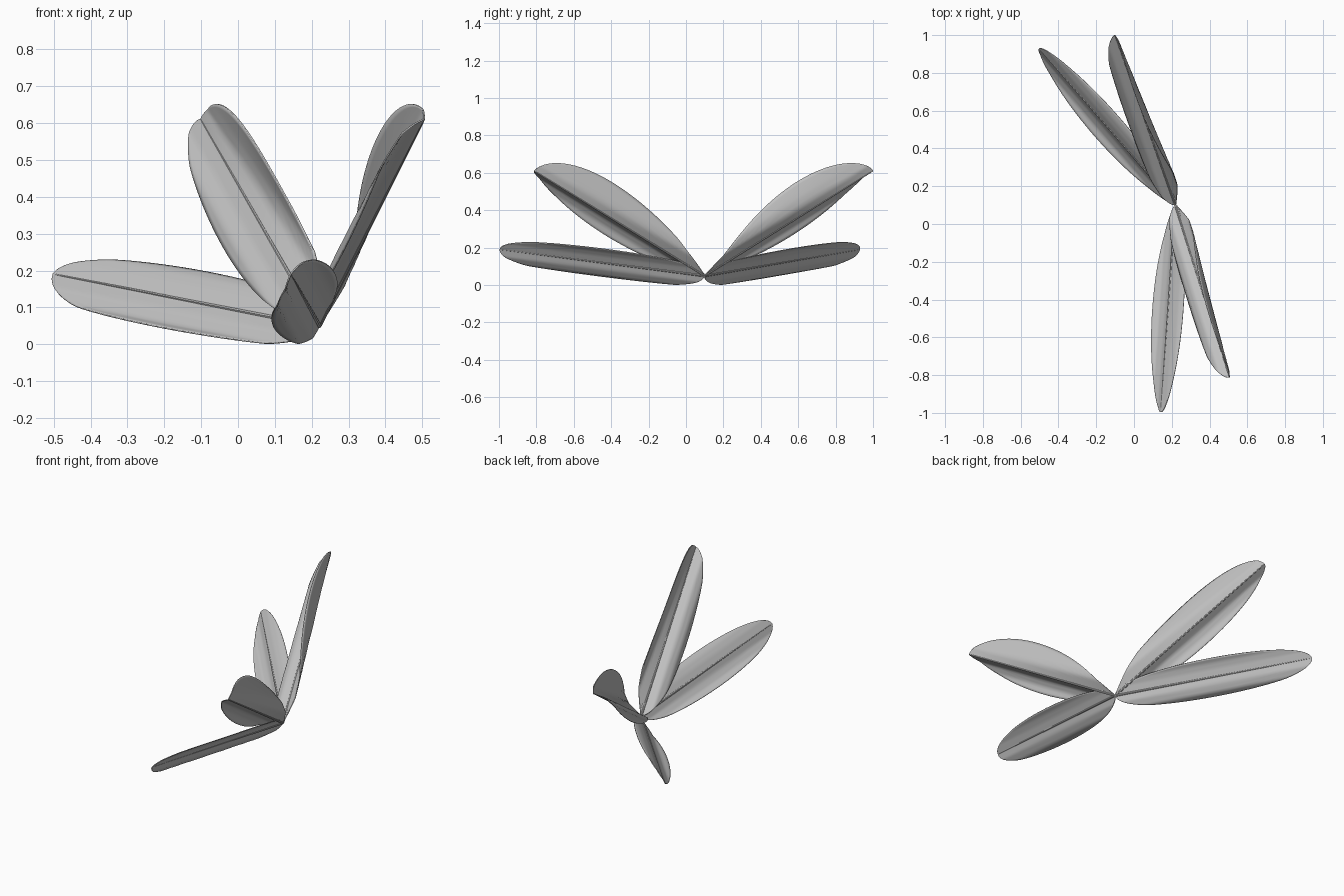
import bpy, bmesh, math
from mathutils import Vector

cube = bpy.data.objects.get("Cube")
if cube:
    bpy.data.objects.remove(cube)

mat = bpy.data.materials.new("pale_grey")
mat.use_nodes = True
GREY = (0.54, 0.54, 0.54, 1)
mat.diffuse_color = GREY
mat.node_tree.nodes["Principled BSDF"].inputs["Base Color"].default_value = GREY

ROOT = Vector((0.22, 0.10, 0.05))
HEADING = math.radians(198.5)
FRONT = Vector((math.cos(HEADING), math.sin(HEADING), 0))   # leading direction
SIDE = Vector((FRONT.y, -FRONT.x, 0))                       # toward the back pair
UP = Vector((0, 0, 1))


def along(pts, f):
    """Point at fraction f of a section's length."""
    lens = [(b - a).length for a, b in zip(pts, pts[1:])]
    s = f * sum(lens)
    for a, b, l in zip(pts, pts[1:], lens):
        if s <= l:
            return a.lerp(b, s / l)
        s -= l
    return pts[-1]


def blend(base, tip, t):
    """Section part way between the one at the wing base and the one at its tip."""
    return [Vector(a).lerp(Vector(b), t) for a, b in zip(base, tip)]


def outline(t, skew, power):
    """Leaf width, from 0 at the ends to 1 at the widest place."""
    q = t ** skew
    return max(0.004, max(0, 4 * q * (1 - q)) ** power)


def wing(name, sweep, rise, lower, base, tip, skew, power, mirror, rows=48, cols=10):
    """A bent sheet trimmed to a leaf outline; sections are (forward, up)."""
    side = SIDE * mirror
    d = FRONT * sweep + side * math.sqrt(1 - sweep ** 2 - rise ** 2) + UP * rise
    e1 = (FRONT - d * FRONT.dot(d)).normalized()
    e2 = d.cross(e1)
    if e2.z < 0:
        e2 = -e2
    bm = bmesh.new()
    grid = []
    for i in range(rows + 1):
        t = (1 - math.cos(math.pi * i / rows)) / 2
        trailing, leading = blend(base, tip, t), blend(lower, lower, t)
        row = []
        for j in range(-cols, cols + 1):
            if j > 0:
                p = along(trailing, j / cols * outline(t, skew, power))
            else:
                p = along(leading, -j / cols * outline(t, 1, power))
            row.append(bm.verts.new(ROOT + d * (t * 1.108) + e1 * p.x + e2 * p.y))
        grid.append(row)
    for a, b in zip(grid, grid[1:]):
        for j in range(2 * cols):
            bm.faces.new((a[j], a[j + 1], b[j + 1], b[j]))
    bmesh.ops.recalc_face_normals(bm, faces=bm.faces)
    add(name, bm, 0.004)

    # Slim midrib along the fold
    bm = bmesh.new()
    bmesh.ops.create_cone(bm, cap_ends=True, segments=8, radius1=0.007,
                          radius2=0.003, depth=1.09)
    rot = d.to_track_quat('Z', 'Y').to_matrix()
    for v in bm.verts:
        v.co = rot @ v.co + ROOT + d * 0.55
    add(name + "_midrib", bm, 0)


def add(name, bm, thickness):
    me = bpy.data.meshes.new(name)
    bm.to_mesh(me)
    bm.free()
    me.materials.append(mat)
    ob = bpy.data.objects.new(name, me)
    bpy.context.collection.objects.link(ob)
    if thickness:
        mod = ob.modifiers.new("thickness", 'SOLIDIFY')
        mod.thickness = thickness
        mod.offset = 0
    bpy.ops.object.select_all(action='DESELECT')
    ob.select_set(True)
    bpy.context.view_layer.objects.active = ob
    bpy.ops.object.shade_smooth_by_angle(angle=math.radians(40))


# Cross-sections from the fold to the leading and trailing edges
FLAT_LOW = [(0, 0), (.018, -.036), (.05, -.065), (.088, -.07)]
FLAT_HIGH = [(0, 0), (-.028, .034), (-.056, .058), (-.084, .07)]
CURL_LOW = [(0, 0), (.05, -.01), (.08, -.04), (.09, -.08)]
CURL_BASE = [(0, 0), (-.05, .05), (-.06, .09), (-.045, .13), (-.025, .165)]
CURL_TIP = [(0, 0), (-.008, .04), (0, .085), (.008, .13), (.015, .17)]

# Mirrored pairs
for label, m in (("back", 1), ("front", -1)):
    wing(label + "_lower_wing", 0.38, 0.127, FLAT_LOW, FLAT_HIGH, FLAT_HIGH, 1, 0.5, m)
    wing(label + "_upper_wing", 0.017, 0.506, CURL_LOW, CURL_BASE, CURL_TIP, 1.5, 0.6, m)
